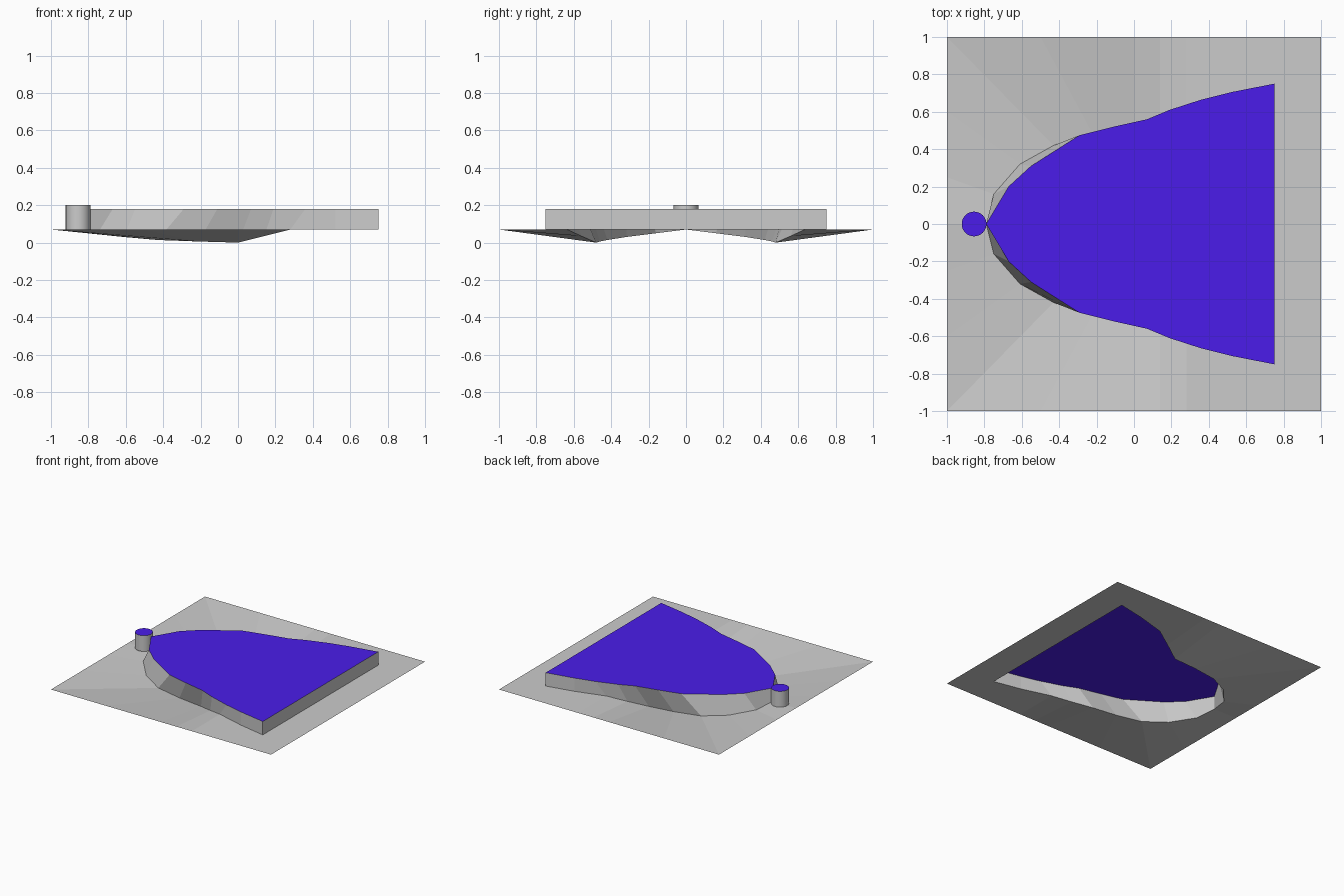
import bpy, bmesh, math

if "Cube" in bpy.data.objects:
    bpy.data.objects.remove(bpy.data.objects["Cube"])

# Half outlines (y >= 0), paired point by point from the nose to the tail
ground_edge = [(-1, 0), (-1, .25), (-1, .6), (-1, 1), (-.5, 1), (0, 1),
               (.14, 1), (.28, 1), (.6, 1), (1, 1)]
hole_edge = [(-.79, 0, .07), (-.75, .16, .05), (-.61, .32, .03), (-.43, .42, .014),
             (-.21, .46, .006), (0, .48, 0), (.14, .56, .035), (.28, .635, .07),
             (.52, .703, .07), (.75, .75, .07)]
top_edge = [(-.79, 0), (-.67, .2), (-.55, .31), (-.29, .475), (-.11, .52),
            (.07, .56), (.19, .61), (.36, .665), (.52, .705), (.75, .75)]


def full_loop(half, z=None):
    """Mirror a half outline across y = 0 into a closed loop."""
    pts = [p if z is None else (p[0], p[1], z) for p in half]
    return pts + [(x, -y, h) for x, y, h in reversed(pts[1:])]


def make_object(name, loops, fill=False, material=None):
    """Bridge consecutive loops; optionally fill the last one in colour."""
    bm = bmesh.new()
    rings = [[bm.verts.new(p) for p in loop] for loop in loops]
    for a, b in zip(rings, rings[1:]):
        n = len(a)
        for i in range(n):
            j = (i + 1) % n
            bm.faces.new((a[j], a[i], b[i], b[j]))
    if fill:
        cap = bm.faces.new(list(reversed(rings[-1])))
        cap.material_index = 1
    mesh = bpy.data.meshes.new(name)
    bm.to_mesh(mesh)
    bm.free()
    obj = bpy.data.objects.new(name, mesh)
    bpy.context.collection.objects.link(obj)
    if material:
        mesh.materials.append(None)
        mesh.materials.append(material)
    return obj


blue = bpy.data.materials.new("blue")
blue.diffuse_color = (.07, .012, .82, 1)
blue.use_nodes = True
blue.node_tree.nodes["Principled BSDF"].inputs["Base Color"].default_value = blue.diffuse_color

# Ground sheet, dipping towards the edge of the raised shape
outer, hole = full_loop(ground_edge, .07), full_loop(hole_edge)
make_object("ground", [outer, hole])

# Raised shape: walls up from the hole, flat blue roof
make_object("raised_platform", [hole, full_loop(top_edge, .18)], True, blue)

# Small round post at the nose
N = 32
ring = [(-.855 + .066 * math.cos(-2 * math.pi * i / N),
         .066 * math.sin(-2 * math.pi * i / N)) for i in range(N)]
post = make_object("post", [[(x, y, z) for x, y in ring] for z in (.07, .2)], True, blue)
for o in bpy.context.selected_objects:
    o.select_set(False)
post.select_set(True)
bpy.context.view_layer.objects.active = post
bpy.ops.object.shade_smooth_by_angle(angle=math.radians(30))
